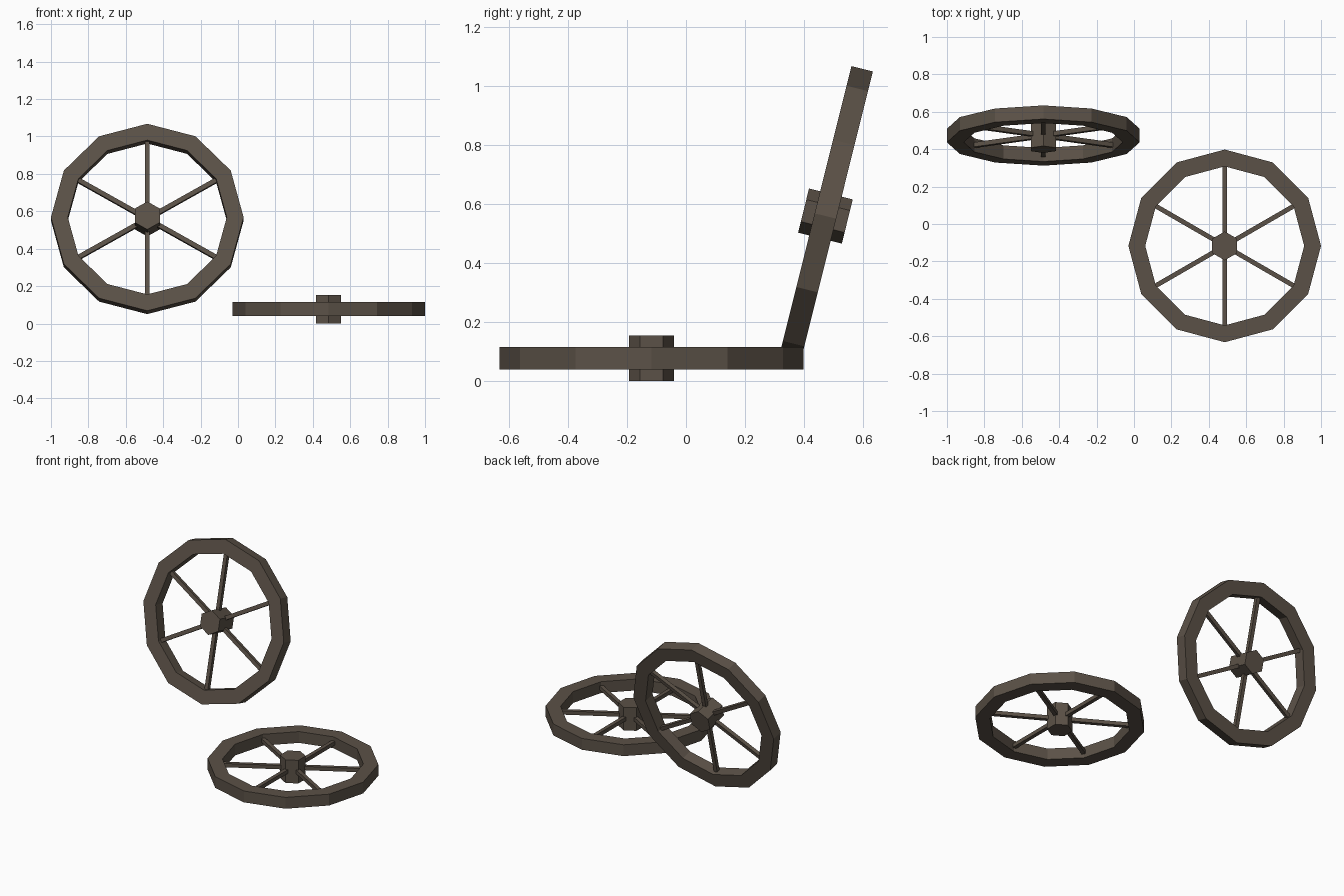
import bpy, bmesh, math
from mathutils import Matrix, Vector

if "Cube" in bpy.data.objects:
    bpy.data.objects.remove(bpy.data.objects["Cube"])

wood = bpy.data.materials.new("dark_wood")
wood.diffuse_color = (0.105, 0.083, 0.063, 1)
wood.use_nodes = True
wood.node_tree.nodes["Principled BSDF"].inputs["Base Color"].default_value = wood.diffuse_color

RIM_OUT, RIM_IN, RIM_H = 0.515, 0.425, 0.075
HUB_R, HUB_H = 0.077, 0.153
SPOKE_W = 0.025


def add_object(name, bm, matrix):
    bmesh.ops.recalc_face_normals(bm, faces=bm.faces)
    mesh = bpy.data.meshes.new(name)
    bm.to_mesh(mesh)
    bm.free()
    mesh.materials.append(wood)
    obj = bpy.data.objects.new(name, mesh)
    obj.matrix_world = matrix
    bpy.context.collection.objects.link(obj)


def make_rim(sides=12):
    # rectangular section swept around a twelve-sided ring
    bm = bmesh.new()
    h = RIM_H / 2
    section = [(RIM_OUT, -h), (RIM_OUT, h), (RIM_IN, h), (RIM_IN, -h)]
    rings = []
    for i in range(sides):
        a = math.tau * i / sides
        rings.append([bm.verts.new((r * math.cos(a), r * math.sin(a), z))
                      for r, z in section])
    for i in range(sides):
        a, b = rings[i], rings[(i + 1) % sides]
        for j in range(4):
            k = (j + 1) % 4
            bm.faces.new((a[j], b[j], b[k], a[k]))
    return bm


def make_hub():
    # hexagonal block with corners on the y axis
    bm = bmesh.new()
    bmesh.ops.create_cone(bm, cap_ends=True, segments=6, radius1=HUB_R,
                          radius2=HUB_R, depth=HUB_H,
                          matrix=Matrix.Rotation(math.radians(30), 4, 'Z'))
    # align a corner with +y whatever the starting angle
    v = max(bm.verts, key=lambda p: p.co.y).co
    turn = math.pi / 2 - math.atan2(v.y, v.x)
    bmesh.ops.rotate(bm, verts=bm.verts, cent=(0, 0, 0),
                     matrix=Matrix.Rotation(turn, 3, 'Z'))
    return bm


def make_spokes():
    # six square bars running from the hub into the rim
    bm = bmesh.new()
    start, end = 0.05, RIM_IN + 0.01
    for i in range(6):
        place = (Matrix.Rotation(math.radians(30 + 60 * i), 4, 'Z')
                 @ Matrix.Translation(((start + end) / 2, 0, 0))
                 @ Matrix.Diagonal((end - start, SPOKE_W, SPOKE_W, 1)))
        bmesh.ops.create_cube(bm, size=1, matrix=place)
    return bm


def make_wheel(prefix, centre, tilt):
    matrix = (Matrix.Translation(Vector(centre))
              @ Matrix.Rotation(math.radians(tilt), 4, 'X'))
    add_object(prefix + "_rim", make_rim(), matrix)
    add_object(prefix + "_hub", make_hub(), matrix)
    add_object(prefix + "_spokes", make_spokes(), matrix)


# one wheel lying flat, one leaning back
make_wheel("flat_wheel", (0.485, -0.117, 0.0765), 0)
make_wheel("leaning_wheel", (-0.485, 0.473, 0.559), 76)
